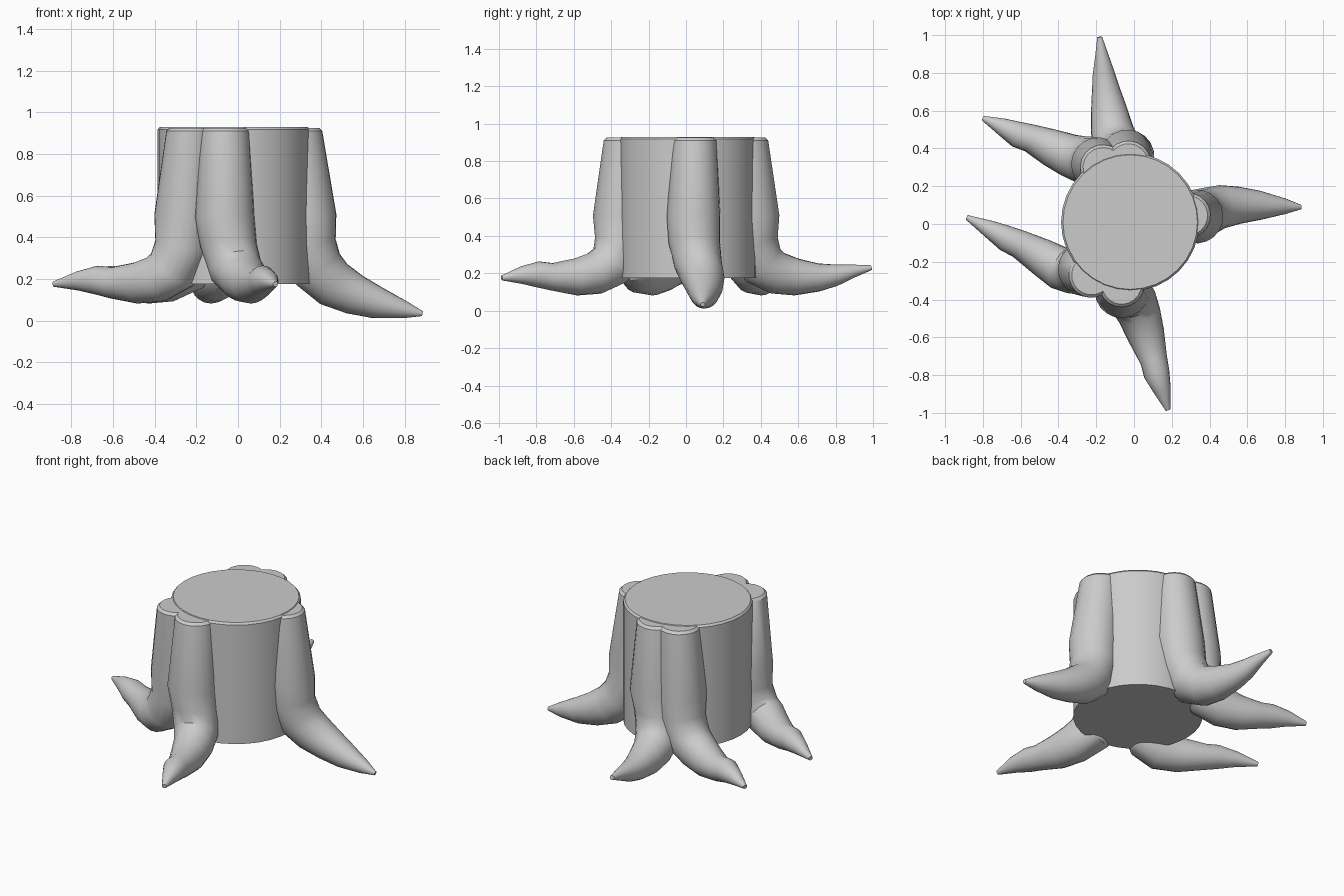
import bpy, bmesh, math
from mathutils import Vector

TOP = 0.925
SIDES = 20


def add_object(name, bm):
    bmesh.ops.recalc_face_normals(bm, faces=bm.faces)
    mesh = bpy.data.meshes.new(name)
    bm.to_mesh(mesh)
    bm.free()
    ob = bpy.data.objects.new(name, mesh)
    bpy.context.collection.objects.link(ob)
    bpy.context.view_layer.objects.active = ob
    ob.select_set(True)
    bpy.ops.object.shade_smooth_by_angle(angle=math.radians(35))
    ob.select_set(False)
    return ob


def loft(name, rings):
    bm = bmesh.new()
    loops = [[bm.verts.new(p) for p in ring] for ring in rings]
    for a, b in zip(loops, loops[1:]):
        for i in range(len(a)):
            j = (i + 1) % len(a)
            bm.faces.new((a[i], a[j], b[j], b[i]))
    bm.faces.new(loops[0])
    bm.faces.new(loops[-1])
    return add_object(name, bm)


def ring(center, u, v, r, n=SIDES):
    return [center + r * (math.cos(2 * math.pi * i / n) * u + math.sin(2 * math.pi * i / n) * v)
            for i in range(n)]


def root(name, path):
    # path: (x, y, z, radius) from the cut top down to the tip
    pts = [Vector(p[:3]) for p in path]
    heading = pts[-1] - pts[0]
    heading.z = 0
    side = Vector((0, 0, 1)).cross(heading.normalized())
    rings = []
    for i, p in enumerate(pts):
        if i < 2:
            t = Vector((0, 0, -1))
        else:
            a = (p - pts[i - 1]).normalized()
            b = (pts[min(i + 1, len(pts) - 1)] - p).normalized()
            t = (a + b).normalized()
        t = (t - side * t.dot(side)).normalized()
        rings.append(ring(p, side, side.cross(t), path[i][3]))
    return loft(name, rings)


def make_root(name, top, mid, lower):
    # upright upper part with a slightly rounded rim, then the spreading foot
    path = [(*top, TOP, 0.105), (*top, TOP - 0.015, 0.12), (*mid, 0.50, 0.143)]
    return root(name, path + lower)


# trunk
X, Y = Vector((1, 0, 0)), Vector((0, 1, 0))
profile = [(0.175, 0.366), (TOP - 0.008, 0.366), (TOP + 0.004, 0.356)]
loft("trunk", [ring(Vector((-0.02, 0.01, z)), X, Y, r, 32) for z, r in profile])

# roots
make_root("right_root", (0.285, 0.045), (0.33, 0.04), [
    (0.335, 0.045, 0.36, 0.138), (0.385, 0.065, 0.245, 0.128), (0.46, 0.09, 0.175, 0.116),
    (0.56, 0.10, 0.125, 0.098), (0.67, 0.10, 0.085, 0.077), (0.80, 0.095, 0.052, 0.042),
    (0.885, 0.09, 0.033, 0.012)])

make_root("front_root", (-0.065, -0.32), (-0.065, -0.355), [
    (-0.045, -0.355, 0.36, 0.135), (-0.01, -0.40, 0.245, 0.128), (0.03, -0.485, 0.20, 0.114),
    (0.065, -0.59, 0.18, 0.099), (0.105, -0.72, 0.182, 0.073), (0.12, -0.79, 0.194, 0.070),
    (0.15, -0.88, 0.190, 0.047), (0.18, -0.985, 0.175, 0.013)])

make_root("back_root", (-0.03, 0.32), (-0.035, 0.357), [
    (-0.06, 0.36, 0.36, 0.135), (-0.09, 0.41, 0.245, 0.128), (-0.115, 0.49, 0.20, 0.114),
    (-0.132, 0.59, 0.18, 0.099), (-0.15, 0.71, 0.178, 0.075), (-0.162, 0.80, 0.19, 0.058),
    (-0.172, 0.90, 0.213, 0.034), (-0.182, 0.99, 0.23, 0.013)])

make_root("back_left_root", (-0.165, 0.30), (-0.19, 0.315), [
    (-0.20, 0.325, 0.36, 0.135), (-0.26, 0.34, 0.245, 0.128), (-0.345, 0.365, 0.20, 0.114),
    (-0.44, 0.405, 0.18, 0.099), (-0.55, 0.455, 0.182, 0.075), (-0.62, 0.475, 0.194, 0.069),
    (-0.70, 0.515, 0.190, 0.046), (-0.80, 0.56, 0.175, 0.013)])

make_root("front_left_root", (-0.225, -0.27), (-0.26, -0.24), [
    (-0.265, -0.24, 0.36, 0.135), (-0.315, -0.245, 0.245, 0.128), (-0.39, -0.235, 0.20, 0.114),
    (-0.49, -0.175, 0.18, 0.099), (-0.61, -0.105, 0.182, 0.075), (-0.68, -0.075, 0.194, 0.069),
    (-0.77, -0.025, 0.190, 0.046), (-0.885, 0.035, 0.175, 0.013)])
